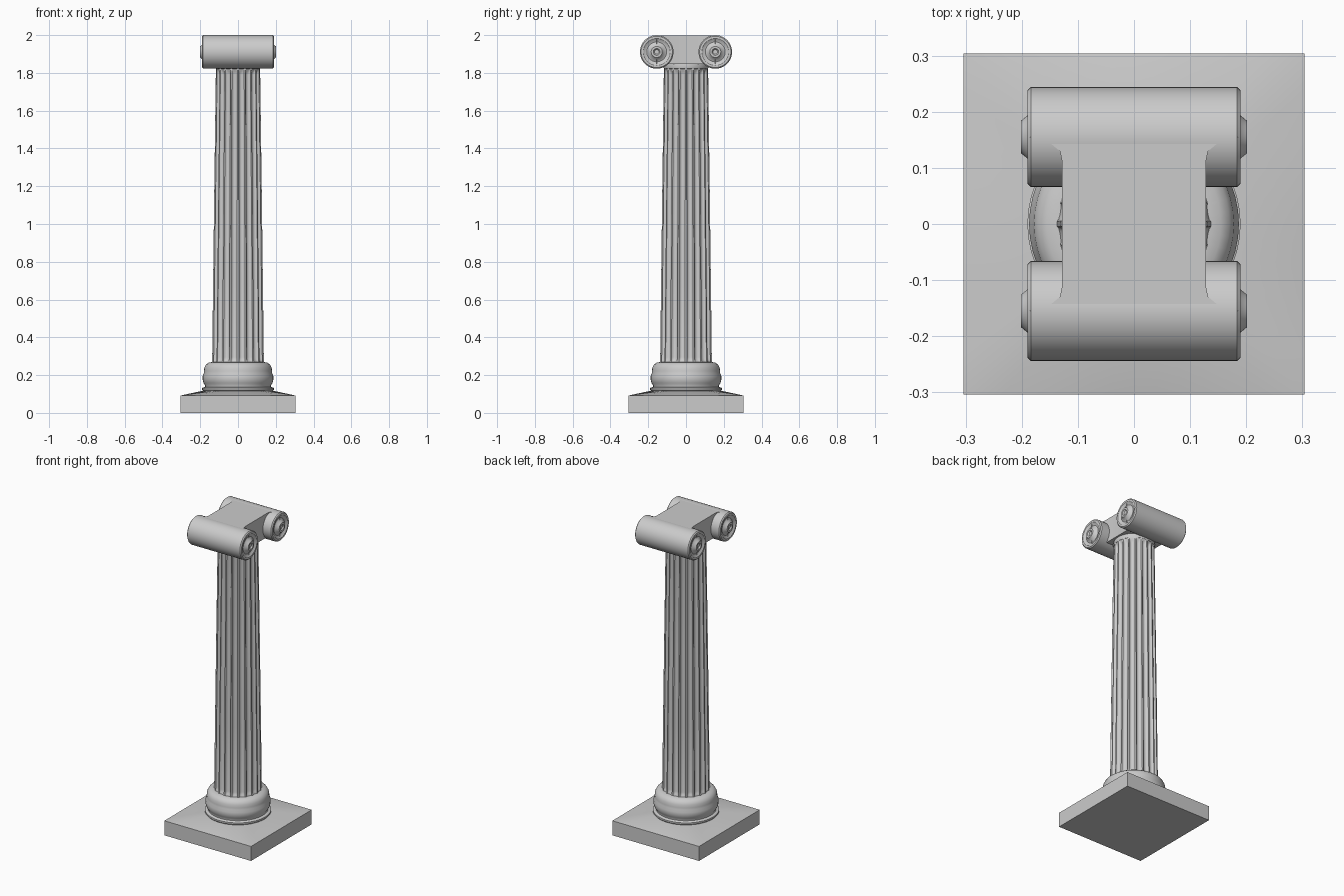
import bpy, bmesh
from math import sin, cos, pi, tau
from mathutils import Matrix

if "Cube" in bpy.data.objects:
    bpy.data.objects.remove(bpy.data.objects["Cube"])


def finish(name, bm, smooth=True):
    bmesh.ops.recalc_face_normals(bm, faces=bm.faces)
    me = bpy.data.meshes.new(name)
    bm.to_mesh(me)
    bm.free()
    ob = bpy.data.objects.new(name, me)
    bpy.context.collection.objects.link(ob)
    if smooth:
        bpy.context.view_layer.objects.active = ob
        ob.select_set(True)
        bpy.ops.object.shade_smooth_by_angle(angle=0.6)
        ob.select_set(False)
    return ob


def loft(name, rings, smooth=True, matrix=None):
    """Bridge equal-length point rings and cap both ends."""
    bm = bmesh.new()
    vs = [[bm.verts.new(p) for p in ring] for ring in rings]
    n = len(vs[0])
    for a, b in zip(vs, vs[1:]):
        for i in range(n):
            j = (i + 1) % n
            bm.faces.new((a[i], a[j], b[j], b[i]))
    bm.faces.new(vs[0])
    bm.faces.new(vs[-1])
    if matrix:
        bm.transform(matrix)
    return finish(name, bm, smooth)


def circle(r, z, n=48):
    return [(r * cos(tau * i / n), r * sin(tau * i / n), z) for i in range(n)]


def square(h, z, n=48):
    pts = []
    for i in range(n):
        c, s = cos(tau * i / n), sin(tau * i / n)
        k = h / max(abs(c), abs(s))
        pts.append((k * c, k * s, z))
    return pts


def lathe(name, profile, matrix=None):
    return loft(name, [circle(r, z) for r, z in profile], matrix=matrix)


# Square plinth whose top rises gently to the round base
loft("plinth", [square(0.304, 0), square(0.304, 0.092), circle(0.188, 0.117)])

# Moulded round base
lathe("base_moulding", [
    (0.18, 0.11), (0.19, 0.122), (0.19, 0.132), (0.174, 0.138), (0.174, 0.145),
    (0.182, 0.158), (0.187, 0.175), (0.187, 0.195), (0.181, 0.21), (0.18, 0.222),
    (0.178, 0.24), (0.17, 0.255), (0.155, 0.266), (0.13, 0.27)])

# Tapered fluted shaft, flutes fading out at both ends
FLUTES, STEPS = 20, 10


def shaft_ring(z, depth):
    t = (z - 0.26) / 1.57
    r = 0.137 - 0.018 * t - 0.002 * t * t
    pts = []
    for i in range(FLUTES * STEPS):
        u = (i % STEPS) / STEPS
        d = max(0.0, 1 - ((u - 0.5) / 0.4) ** 2) ** 0.5
        a = tau * i / (FLUTES * STEPS)
        pts.append(((r - depth * d) * cos(a), (r - depth * d) * sin(a), z))
    return pts


levels = [(0.25, 0), (0.268, 0.003), (0.28, 0.011), (0.295, 0.015), (0.7, 0.015),
          (1.2, 0.014), (1.79, 0.013), (1.805, 0.01), (1.815, 0.003), (1.83, 0)]
loft("fluted_shaft", [shaft_ring(z, d) for z, d in levels])

# Neck ring under the capital
lathe("neck_ring", [(0.105, 1.815), (0.117, 1.822), (0.12, 1.835), (0.117, 1.85), (0.1, 1.86)])

# Capital block, flaring out onto the scrolls
outline = [(0.128, -0.11), (0.128, 0.11), (0.132, 0.13), (0.148, 0.143), (0.187, 0.155),
           (-0.187, 0.155), (-0.148, 0.143), (-0.132, 0.13), (-0.128, 0.11),
           (-0.128, -0.11), (-0.132, -0.13), (-0.148, -0.143), (-0.187, -0.155),
           (0.187, -0.155), (0.148, -0.143), (0.132, -0.13)]
loft("capital_block", [[(x, y, z) for x, y in outline] for z in (1.848, 1.999)])

# Scrolls: one turned profile with ringed ends and a raised eye, mirrored end to end
half = [(0.012, 0.194), (0.018, 0.201), (0.029, 0.201), (0.041, 0.186), (0.052, 0.181),
        (0.062, 0.184), (0.070, 0.19), (0.082, 0.19), (0.088, 0.184)]
profile = half + [(r, -x) for r, x in reversed(half)]
for side, label in ((-1, "front"), (1, "back")):
    m = Matrix.Translation((0, side * 0.155, 1.911)) @ Matrix.Rotation(pi / 2, 4, 'Y')
    lathe(label + "_scroll", [(r * 1.01, x) for r, x in profile], matrix=m)
